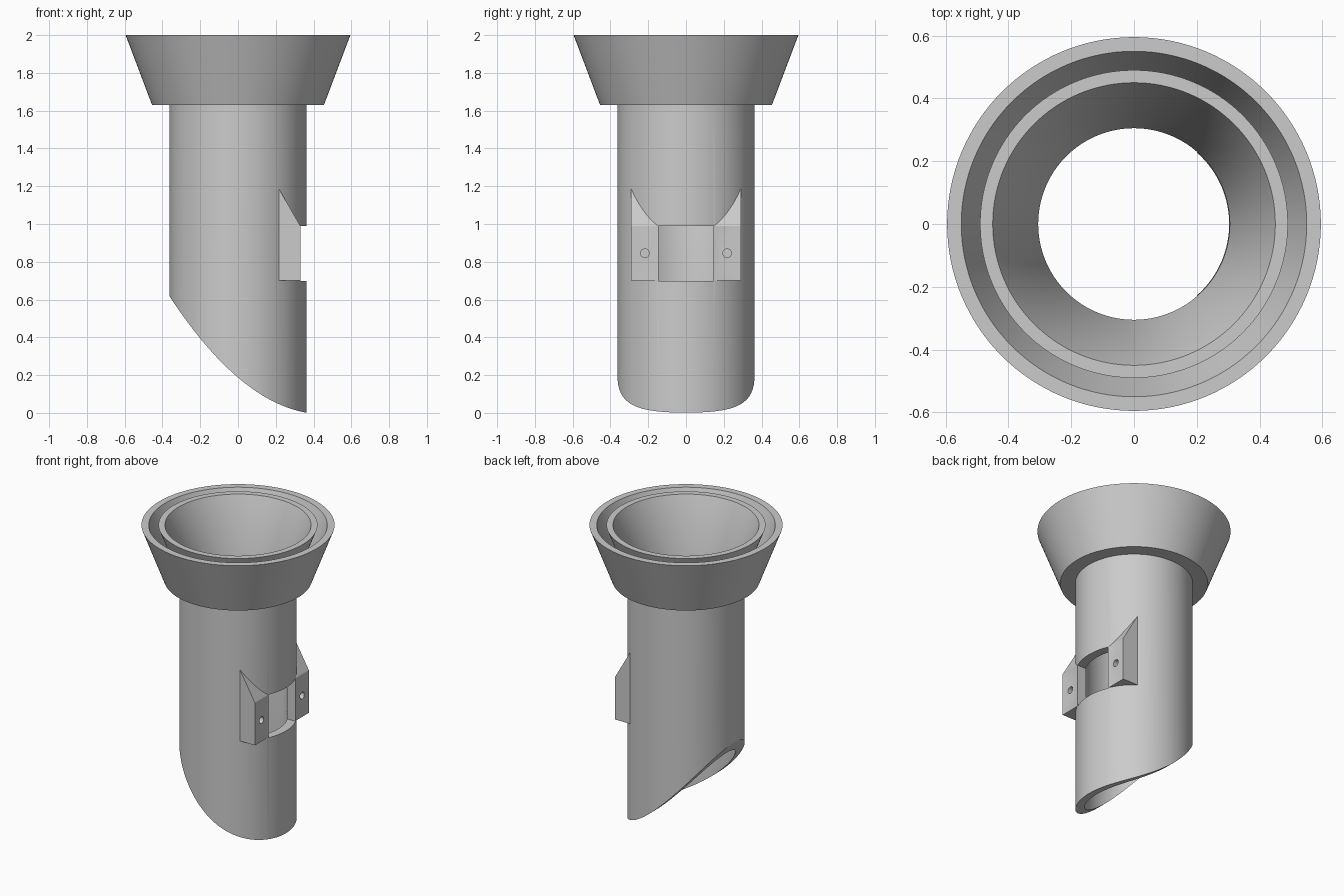
import bpy, bmesh
from math import pi
from mathutils import Matrix

cube = bpy.data.objects.get("Cube")
if cube:
    bpy.data.objects.remove(cube, do_unlink=True)

grey = bpy.data.materials.new("plain grey")
grey.use_nodes = True
grey.diffuse_color = (0.6, 0.6, 0.6, 1)
grey.node_tree.nodes["Principled BSDF"].inputs["Base Color"].default_value = (0.6, 0.6, 0.6, 1)


def finish(bm, name):
    bmesh.ops.recalc_face_normals(bm, faces=bm.faces)
    mesh = bpy.data.meshes.new(name)
    bm.to_mesh(mesh)
    bm.free()
    mesh.materials.append(grey)
    obj = bpy.data.objects.new(name, mesh)
    bpy.context.collection.objects.link(obj)
    return obj


def lathe(name, profile, steps=128):
    """Spin a closed (radius, z) profile around z."""
    bm = bmesh.new()
    verts = [bm.verts.new((r, 0, z)) for r, z in profile]
    edges = [bm.edges.new((verts[i - 1], verts[i])) for i in range(len(verts))]
    bmesh.ops.spin(bm, geom=verts + edges, cent=(0, 0, 0), axis=(0, 0, 1),
                   angle=2 * pi, steps=steps, use_merge=True)
    bmesh.ops.remove_doubles(bm, verts=bm.verts, dist=1e-5)
    return finish(bm, name)


def prism(name, outline, half_width):
    """Extrude an (x, z) outline along y, centred."""
    bm = bmesh.new()
    face = bm.faces.new([bm.verts.new((x, -half_width, z)) for x, z in outline])
    out = bmesh.ops.extrude_face_region(bm, geom=[face])
    moved = [v for v in out["geom"] if isinstance(v, bmesh.types.BMVert)]
    bmesh.ops.translate(bm, verts=moved, vec=(0, 2 * half_width, 0))
    return finish(bm, name)


def cylinder(name, radius, depth, matrix, segments):
    bm = bmesh.new()
    bmesh.ops.create_cone(bm, cap_ends=True, segments=segments, radius1=radius,
                          radius2=radius, depth=depth, matrix=matrix)
    return finish(bm, name)


def combine(target, tool, operation):
    """Apply a boolean and discard the tool."""
    tool.hide_render = True
    mod = target.modifiers.new("boolean", "BOOLEAN")
    mod.operation, mod.solver, mod.object = operation, "EXACT", tool
    bpy.context.view_layer.objects.active = target
    bpy.ops.object.modifier_apply(modifier=mod.name)
    bpy.data.objects.remove(tool, do_unlink=True)


# Tube with double-walled funnel: outer collar, groove, inner cone
OUT, INN = 0.362, 0.305
tube = lathe("funnel_tube", [
    (INN, -0.2), (OUT, -0.2), (OUT, 1.63), (0.455, 1.63), (0.595, 2), (0.55, 2),
    (0.425, 1.67), (0.363, 1.67), (0.49, 2), (0.45, 2), (INN, 1.63)])

# Curved slanted mouth at the bottom
xs = [-0.5 + i / 40 for i in range(41)]
curve = [(x, 0.187 + 0.93 * x * x - 0.85 * x) for x in xs]
combine(tube, prism("mouth_cutter", curve + [(0.5, -0.5), (-0.5, -0.5)], 0.6), "DIFFERENCE")

# Flat mounting block with sloped top, hollowed to the bore
block = prism("mounting_block", [(0.2, 0.7), (0.33, 0.7), (0.33, 0.99), (0.2, 1.215)], 0.29)
core = cylinder("bore_cutter", 0.303, 3, Matrix.Translation((0, 0, 1)), 128)
combine(block, core, "DIFFERENCE")
combine(tube, block, "UNION")

# Window between the mounting ears
window = prism("window_cutter", [(0.1, 0.697), (0.5, 0.697), (0.5, 0.99), (0.1, 0.99)], 0.146)
combine(tube, window, "DIFFERENCE")

# Screw holes in the ears
for side in (-1, 1):
    place = Matrix.Translation((0.34, side * 0.218, 0.845)) @ Matrix.Rotation(pi / 2, 4, "Y")
    combine(tube, cylinder("screw_hole_cutter", 0.023, 0.18, place, 24), "DIFFERENCE")

bpy.ops.object.select_all(action="DESELECT")
tube.select_set(True)
bpy.context.view_layer.objects.active = tube
bpy.ops.object.shade_smooth_by_angle(angle=pi / 7)
